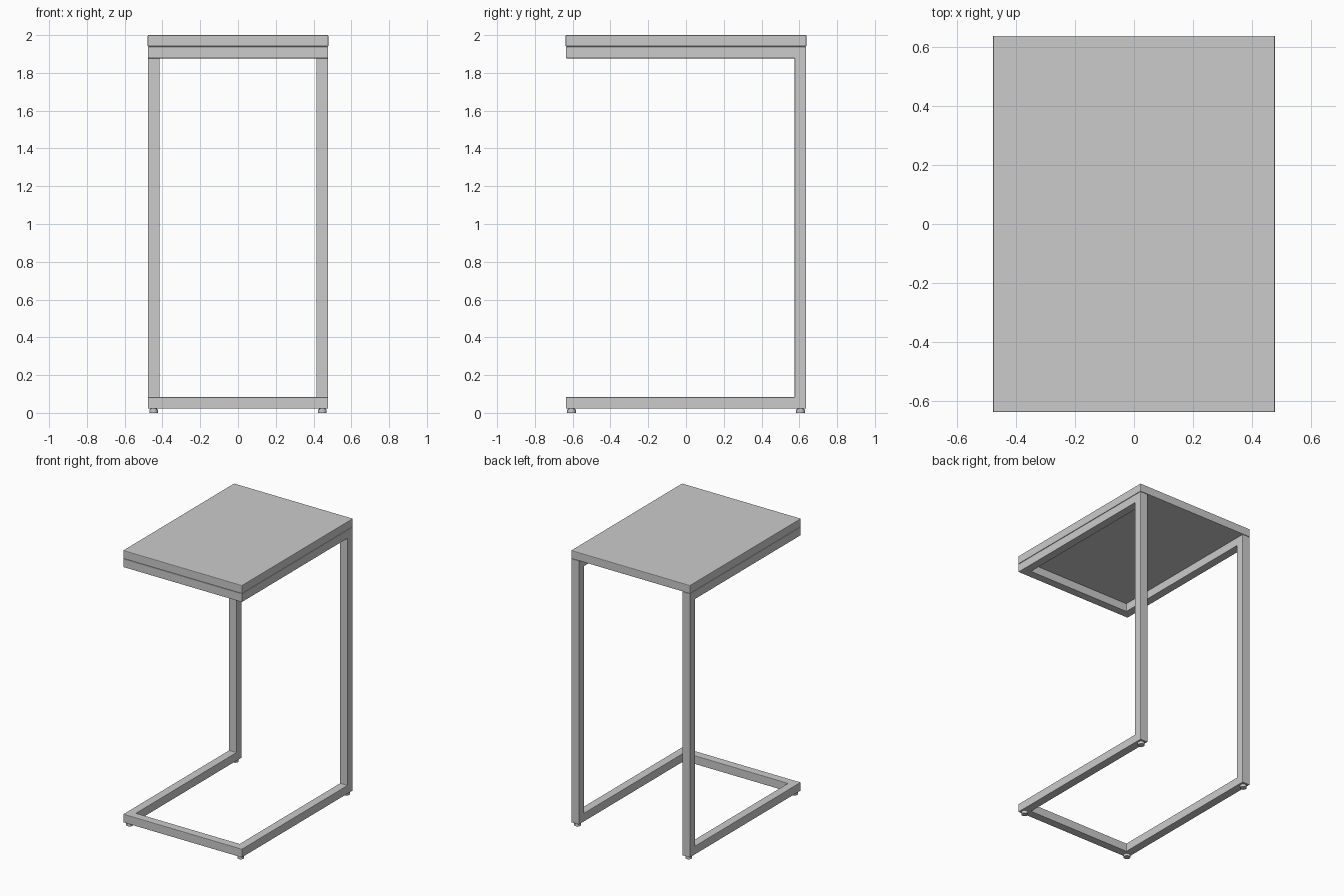
import bpy, bmesh
from mathutils import Vector, Matrix

if "Cube" in bpy.data.objects:
    bpy.data.objects.remove(bpy.data.objects["Cube"])

H = 0.0305                      # half thickness of the square tube
X, Y = 0.4465, 0.606            # tube centre lines
Z_LOW, Z_HIGH = 0.0525, 1.908


def finish(name, bm, bevel=0.0):
    bmesh.ops.recalc_face_normals(bm, faces=bm.faces)
    mesh = bpy.data.meshes.new(name)
    bm.to_mesh(mesh)
    bm.free()
    obj = bpy.data.objects.new(name, mesh)
    bpy.context.collection.objects.link(obj)
    if bevel:
        mod = obj.modifiers.new("soft_edges", "BEVEL")
        mod.width = bevel
        mod.segments = 2
        mod.limit_method = "ANGLE"
    return obj


# Tube frame: one closed, mitred C-shaped loop
path = [Vector(p) for p in (
    (-X, -Y, Z_LOW), (-X, Y, Z_LOW), (-X, Y, Z_HIGH), (-X, -Y, Z_HIGH),
    (X, -Y, Z_HIGH), (X, Y, Z_HIGH), (X, Y, Z_LOW), (X, -Y, Z_LOW))]
n = len(path)
dirs = [(path[(i + 1) % n] - path[i]).normalized() for i in range(n)]

bm = bmesh.new()
d, e = dirs[-1], dirs[0]
side = d.cross(e)
offsets = [(d - e) * a + side * b for a, b in ((1, 1), (1, -1), (-1, -1), (-1, 1))]
rings = [[bm.verts.new(path[0] + o * H) for o in offsets]]
for i in range(1, n + 1):
    d, e = dirs[i - 1], dirs[i % n]
    # slide each tube edge along its direction to the next mitre plane
    offsets = [o - d * o.dot(d) - d * o.dot(e) for o in offsets]
    rings.append([bm.verts.new(path[i % n] + o * H) for o in offsets])
for a, b in zip(rings, rings[1:]):
    for k in range(4):
        j = (k + 1) % 4
        bm.faces.new((a[k], a[j], b[j], b[k]))
bmesh.ops.remove_doubles(bm, verts=bm.verts, dist=1e-5)
finish("tube_frame", bm, 0.003)

# Table top
bm = bmesh.new()
bmesh.ops.create_cube(bm, size=1, matrix=Matrix.Translation((0, 0, 1.97))
                      @ Matrix.Diagonal((0.956, 1.275, 0.06, 1)))
finish("table_top", bm, 0.004)

# Four levelling feet: a disc with a narrower neck
for sx, x_name in ((-1, "left"), (1, "right")):
    for sy, y_name in ((-1, "front"), (1, "back")):
        bm = bmesh.new()
        for radius, z0, z1 in ((0.023, 0.0, 0.018), (0.017, 0.018, 0.024)):
            bmesh.ops.create_cone(
                bm, cap_ends=True, segments=24, radius1=radius, radius2=radius,
                depth=z1 - z0,
                matrix=Matrix.Translation((sx * X, sy * Y, (z0 + z1) / 2)))
        foot = finish(f"foot_{y_name}_{x_name}", bm)
        bpy.ops.object.select_all(action="DESELECT")
        foot.select_set(True)
        bpy.context.view_layer.objects.active = foot
        bpy.ops.object.shade_smooth_by_angle()
